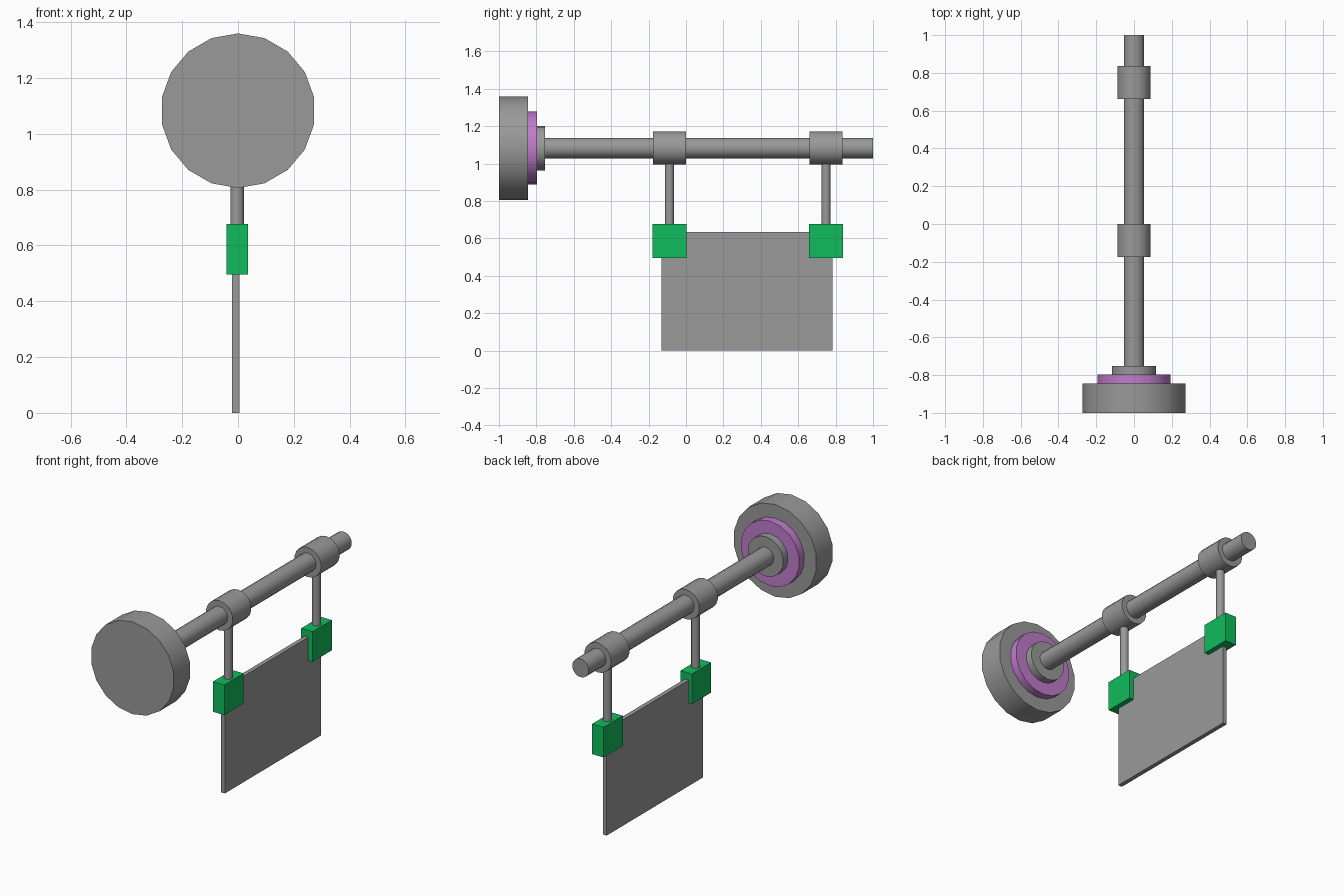
import bpy, bmesh, math
from mathutils import Matrix, Vector

if "Cube" in bpy.data.objects:
    bpy.data.objects.remove(bpy.data.objects["Cube"])

AXIS_Z = 1.083   # height of the horizontal pole


def material(name, rgb):
    m = bpy.data.materials.new(name)
    m.diffuse_color = (*rgb, 1)
    m.use_nodes = True
    m.node_tree.nodes["Principled BSDF"].inputs["Base Color"].default_value = m.diffuse_color
    return m


GREY = material("grey metal", (0.32, 0.32, 0.32))
PURPLE = material("purple", (0.53, 0.20, 0.60))
GREEN = material("green", (0.005, 0.50, 0.11))


def finish(name, bm, mat):
    me = bpy.data.meshes.new(name)
    bmesh.ops.recalc_face_normals(bm, faces=bm.faces)
    bm.to_mesh(me)
    bm.free()
    me.materials.append(mat)
    me.polygons.foreach_set("use_smooth", [True] * len(me.polygons))
    me.set_sharp_from_angle(angle=math.radians(30))
    ob = bpy.data.objects.new(name, me)
    bpy.context.collection.objects.link(ob)
    return ob


def cylinder(name, a, b, r, mat, sides=18):
    """Capped cylinder from point a to point b (along y or z)."""
    a, b = Vector(a), Vector(b)
    d = b - a
    rot = Matrix.Rotation(math.radians(-90), 4, 'X') if abs(d.y) > abs(d.z) else Matrix()
    bm = bmesh.new()
    bmesh.ops.create_cone(bm, cap_ends=True, segments=sides, radius1=r, radius2=r,
                          depth=d.length, matrix=Matrix.Translation((a + b) / 2) @ rot)
    return finish(name, bm, mat)


def box(name, lo, hi, mat):
    lo, hi = Vector(lo), Vector(hi)
    bm = bmesh.new()
    bmesh.ops.create_cube(bm, size=1, matrix=Matrix.Translation((lo + hi) / 2)
                          @ Matrix.Diagonal((*(hi - lo), 1)))
    return finish(name, bm, mat)


def along_y(name, y0, y1, r, mat):
    return cylinder(name, (0, y0, AXIS_Z), (0, y1, AXIS_Z), r, mat)


# wall mount: three stepped discs
along_y("wall_disc", -1.0, -0.845, 0.277, GREY)
along_y("mount_ring", -0.845, -0.797, 0.195, PURPLE)
along_y("pole_socket", -0.797, -0.753, 0.119, GREY)

# horizontal pole
along_y("pole", -0.753, 1.0, 0.055, GREY)

# two hangers: collar on the pole, rod and clamp
for side, y in (("near", -0.088), ("far", 0.749)):
    along_y(side + "_collar", y - 0.088, y + 0.088, 0.089, GREY)
    cylinder(side + "_hanger_rod", (-0.003, y, 0.66), (-0.003, y, 1.03), 0.0245, GREY)
    box(side + "_clamp", (-0.041, y - 0.091, 0.496), (0.035, y + 0.091, 0.677), GREEN)

# hanging sign board
box("sign_board", (-0.021, -0.131, 0.0), (0.005, 0.782, 0.635), GREY)
